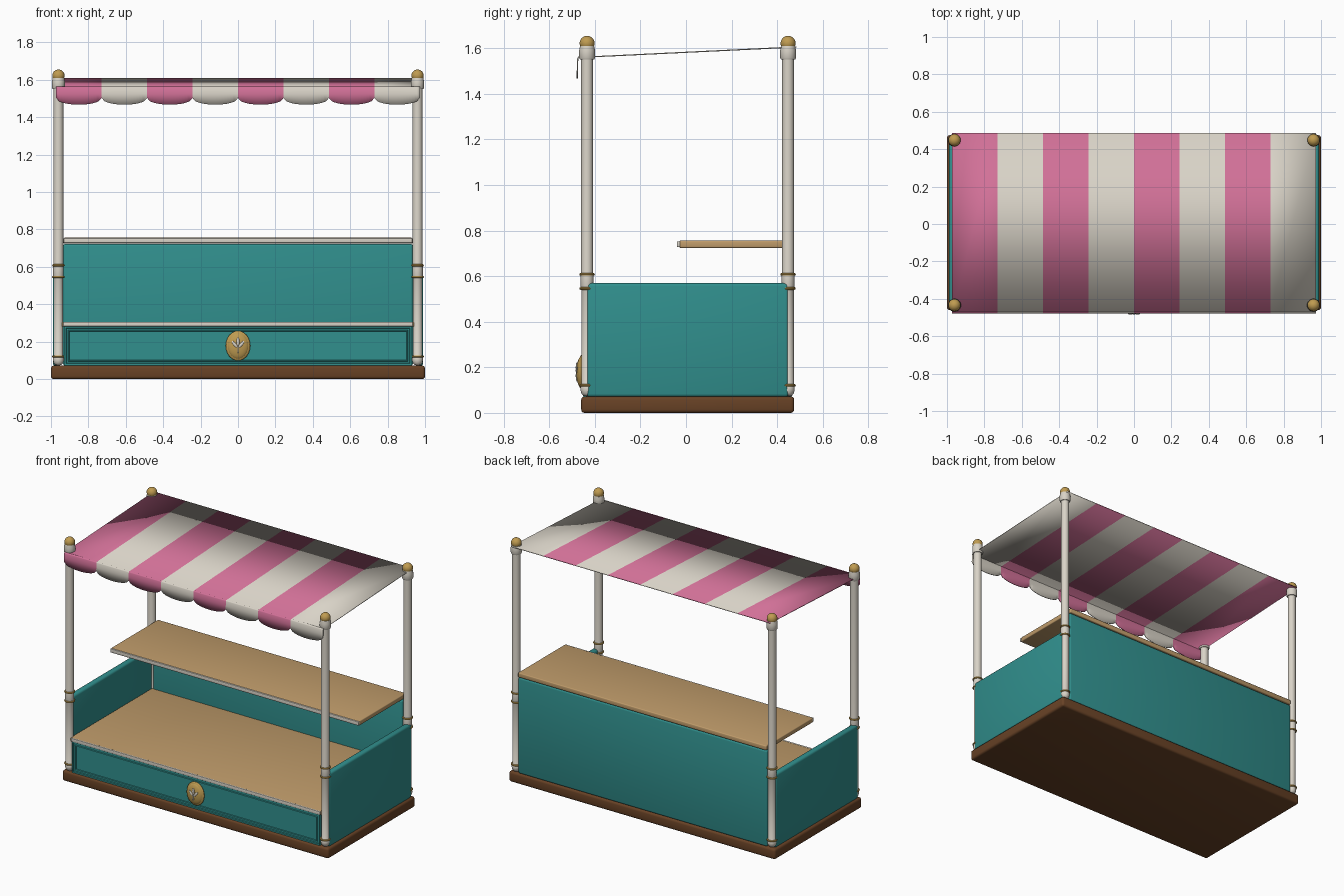
import bpy, bmesh, math
from mathutils import Vector

if "Cube" in bpy.data.objects:
    bpy.data.objects.remove(bpy.data.objects["Cube"])


def mat(name, r, g, b):
    m = bpy.data.materials.new(name)
    m.diffuse_color = [(c / 255) ** 2.2 for c in (r, g, b)] + [1]
    m.use_nodes = True
    m.node_tree.nodes["Principled BSDF"].inputs["Base Color"].default_value = m.diffuse_color
    return m


TEAL = mat("teal", 52, 142, 140)
CREAM = mat("cream", 216, 210, 198)
PINK = mat("pink", 208, 112, 150)
WOOD = mat("light_wood", 190, 154, 106)
BROWN = mat("dark_wood", 104, 68, 42)
GOLD = mat("gold", 190, 154, 82)


def finish(name, bm, mats, smooth=True):
    bmesh.ops.recalc_face_normals(bm, faces=bm.faces)
    me = bpy.data.meshes.new(name)
    bm.to_mesh(me)
    bm.free()
    ob = bpy.data.objects.new(name, me)
    bpy.context.collection.objects.link(ob)
    for m in mats:
        me.materials.append(m)
    if smooth:
        bpy.ops.object.select_all(action='DESELECT')
        ob.select_set(True)
        bpy.context.view_layer.objects.active = ob
        bpy.ops.object.shade_smooth_by_angle(angle=math.radians(40))
    return ob


def box(name, x, y, z, m, bevel=0.004):
    """Bevelled box from (min, max) ranges."""
    bm = bmesh.new()
    bmesh.ops.create_cube(bm, size=1)
    for v in bm.verts:
        v.co = Vector([(a + b) / 2 + c * (b - a) for (a, b), c in zip((x, y, z), v.co)])
    bmesh.ops.bevel(bm, geom=bm.edges[:], offset=bevel, segments=3, profile=0.5, affect='EDGES')
    return finish(name, bm, [m])


def lathe(name, profile, x, y, m, steps=24):
    """Revolve (radius, z) points about a vertical axis."""
    bm = bmesh.new()
    vs = [bm.verts.new((r, 0, z)) for r, z in profile]
    es = [bm.edges.new(p) for p in zip(vs, vs[1:])]
    bmesh.ops.spin(bm, geom=vs + es, cent=(0, 0, 0), axis=(0, 0, 1),
                   angle=math.tau, steps=steps, use_duplicate=False)
    bmesh.ops.remove_doubles(bm, verts=bm.verts, dist=1e-5)
    bmesh.ops.translate(bm, verts=bm.verts, vec=(x, y, 0))
    return finish(name, bm, [m])


def ellipsoid(name, loc, size, m, tilt=0):
    bm = bmesh.new()
    bmesh.ops.create_uvsphere(bm, u_segments=24, v_segments=12, radius=1)
    ob = finish(name, bm, [m])
    ob.location, ob.scale, ob.rotation_euler = loc, size, (0, tilt, 0)
    return ob


# Base and body panels
box("base", (-1, 1), (-0.46, 0.475), (0, 0.072), BROWN, 0.015)
for s, side in ((-1, "left"), (1, "right")):
    box(side + "_panel", tuple(sorted((s * 0.948, s * 0.99))), (-0.435, 0.45), (0.07, 0.57), TEAL, 0.014)
box("back_panel", (-0.935, 0.935), (0.422, 0.468), (0.07, 0.722), TEAL, 0.012)

# Front panel with recessed, framed field
bm = bmesh.new()
bmesh.ops.create_cube(bm, size=1)
for v in bm.verts:
    v.co = (v.co.x * 1.86, -0.435 + v.co.y * 0.036, 0.178 + v.co.z * 0.212)
face = min(bm.faces, key=lambda f: f.calc_center_median().y)
for thick, depth in ((0.014, 0), (0.004, 0.006), (0.012, 0), (0.004, -0.005), (0.004, 0), (0.003, 0.005)):
    bmesh.ops.inset_region(bm, faces=[face], thickness=thick)
    bmesh.ops.translate(bm, verts=face.verts, vec=(0, depth, 0))
finish("front_panel", bm, [TEAL], False)

# Counter and raised shelf with pale front edging
box("counter", (-0.945, 0.945), (-0.45, 0.43), (0.28, 0.304), WOOD)
box("counter_trim", (-0.935, 0.935), (-0.458, -0.446), (0.282, 0.305), CREAM, 0.003)
box("shelf", (-0.932, 0.932), (-0.03, 0.472), (0.724, 0.756), WOOD, 0.006)
box("shelf_trim", (-0.932, 0.932), (-0.04, -0.026), (0.728, 0.753), CREAM, 0.003)

# Oval badge with a simple three-petal flower
ellipsoid("badge_rim", (0, -0.455, 0.178), (0.066, 0.018, 0.08), GOLD)
ellipsoid("badge", (0, -0.457, 0.178), (0.058, 0.024, 0.072), GOLD)
for i, (dx, dz, t) in enumerate(((0, 0.022, 0), (-0.018, 0.008, -0.7), (0.018, 0.008, 0.7))):
    ellipsoid(f"badge_petal_{i}", (dx, -0.479, 0.178 + dz), (0.008, 0.005, 0.022), CREAM, t)
ellipsoid("badge_stem", (0, -0.479, 0.163), (0.004, 0.005, 0.026), CREAM)

# Four corner posts with foot, rings, collar and knob
post = [(0, 0.072), (0.016, 0.075), (0.025, 0.085), (0.029, 0.1), (0.028, 0.118), (0.025, 0.122),
        (0.025, 0.54), (0.028, 0.55), (0.028, 0.605), (0.026, 0.615), (0.026, 1.56), (0, 1.56)]
collar = [(0, 1.55), (0.031, 1.55), (0.035, 1.558), (0.035, 1.59), (0.031, 1.61), (0, 1.613)]
knob = [(0.033 * math.cos(a), 1.622 + 0.033 * math.sin(a))
        for a in (math.pi * (i / 12 - 0.5) for i in range(13))]
for x, side in ((-0.96, "left"), (0.96, "right")):
    for y, end in ((-0.434, "front"), (0.448, "back")):
        n = f"{end}_{side}_post"
        lathe(n, post, x, y, CREAM)
        lathe(n + "_collar", collar, x, y, CREAM)
        lathe(n + "_knob", knob, x, y, GOLD)
        for i, z in enumerate((0.121, 0.546, 0.608)):
            ring = [(0.028 + 0.006 * math.cos(a), z + 0.006 * math.sin(a))
                    for a in (math.tau * k / 8 for k in range(9))]
            lathe(f"{n}_ring_{i}", ring, x, y, GOLD)

# Striped sloping canopy and scalloped valance
STRIPES, HALF = 8, 0.972
W = 2 * HALF / STRIPES


def strip_sheet(name, rows, seg, thickness):
    """Sheet of alternating stripes; rows(t) gives the points down one column."""
    bm = bmesh.new()
    cols = []
    for k in range(STRIPES * seg + 1):
        x = -HALF + W * k / seg
        cols.append([bm.verts.new((x, y, z)) for y, z in rows((k % seg) / seg)])
    for k, (a, b) in enumerate(zip(cols, cols[1:])):
        for i in range(len(a) - 1):
            f = bm.faces.new((a[i], a[i + 1], b[i + 1], b[i]))
            f.material_index = (k // seg) % 2
    ob = finish(name, bm, [PINK, CREAM])
    mod = ob.modifiers.new("thickness", 'SOLIDIFY')
    mod.thickness, mod.offset = thickness, 0


def scallop(t):
    drop = 1.503 - 0.036 * math.sqrt(max(0, 1 - (2 * t - 1) ** 2))
    return [(-0.47, 1.563), (-0.475, 1.555), (-0.476, 1.525), (-0.477, drop)]


strip_sheet("canopy", lambda t: [(-0.47, 1.56), (0.486, 1.606)], 1, 0.005)
strip_sheet("valance", scallop, 16, 0.005)
